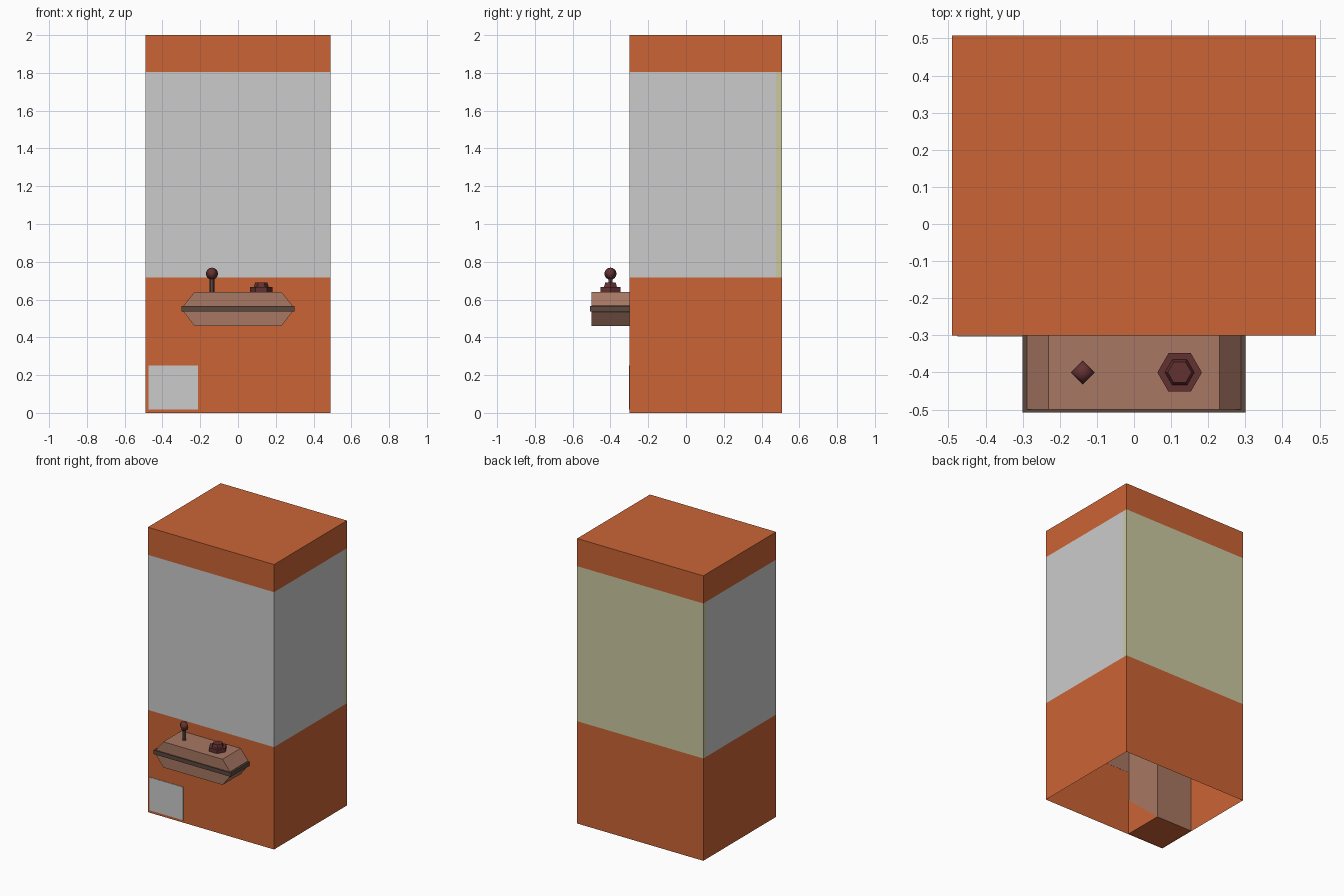
import bpy, bmesh, math
from mathutils import Vector, Matrix

if "Cube" in bpy.data.objects:
    bpy.data.objects.remove(bpy.data.objects["Cube"])


def mat(name, r, g, b):
    lin = [(c / 255 / 12.92) if c < 10 else ((c / 255 + 0.055) / 1.055) ** 2.4 for c in (r, g, b)]
    m = bpy.data.materials.new(name)
    m.diffuse_color = (*lin, 1)
    m.use_nodes = True
    m.node_tree.nodes["Principled BSDF"].inputs["Base Color"].default_value = m.diffuse_color
    return m


ORANGE = mat("orange", 203, 100, 53)
GLASS = mat("glass grey", 203, 203, 203)
CREAM = mat("pale yellow", 203, 201, 160)
TAN = mat("tan brown", 167, 119, 99)
DARK = mat("dark brown", 92, 72, 63)
MAROON = mat("maroon", 100, 49, 49)


def finish(bm, name, *mats):
    me = bpy.data.meshes.new(name)
    bm.to_mesh(me)
    bm.free()
    ob = bpy.data.objects.new(name, me)
    bpy.context.collection.objects.link(ob)
    for m in mats:
        me.materials.append(m)
    return ob


def box_bm(lo, hi):
    lo, hi = Vector(lo), Vector(hi)
    bm = bmesh.new()
    bmesh.ops.create_cube(bm, size=1)
    for v in bm.verts:
        v.co = (lo + hi) / 2 + v.co * (hi - lo)
    bm.normal_update()
    return bm


def prism(name, pts, y0, y1, m):
    """Extrude an (x, z) outline from y0 to y1."""
    bm = bmesh.new()
    f = bm.faces.new([bm.verts.new((x, y0, z)) for x, z in pts])
    ext = bmesh.ops.extrude_face_region(bm, geom=[f])["geom"]
    for v in ext:
        if isinstance(v, bmesh.types.BMVert):
            v.co.y = y1
    bmesh.ops.recalc_face_normals(bm, faces=bm.faces)
    return finish(bm, name, m)


def cone(name, x, y, z0, z1, r0, r1, sides, m):
    bm = bmesh.new()
    bmesh.ops.create_cone(bm, cap_ends=True, segments=sides, radius1=r0, radius2=r1, depth=z1 - z0)
    # put a corner of the polygon on the x axis
    a = max((v.co for v in bm.verts), key=lambda c: c.x)
    bmesh.ops.rotate(bm, verts=bm.verts, matrix=Matrix.Rotation(-math.atan2(a.y, a.x), 3, 'Z'))
    bmesh.ops.translate(bm, verts=bm.verts, vec=(x, y, (z0 + z1) / 2))
    return finish(bm, name, m)


# Cabinet: open-bottomed shell, window band coloured by height
Z0, Z1, YB = 0.718, 1.806, 0.477
bm = box_bm((-0.49, -0.30, 0), (0.49, 0.508, 2))
bmesh.ops.delete(bm, geom=[f for f in bm.faces if f.normal.z < -0.5], context='FACES')
for co, no in (((0, 0, Z0), (0, 0, 1)), ((0, 0, Z1), (0, 0, 1)), ((0, YB, 0), (0, 1, 0))):
    bmesh.ops.bisect_plane(bm, geom=bm.verts[:] + bm.edges[:] + bm.faces[:], plane_co=co, plane_no=no)
for f in bm.faces:
    c = f.calc_center_median()
    if Z0 < c.z < Z1:
        f.material_index = 2 if c.y > YB else 1
finish(bm, "cabinet", ORANGE, GLASS, CREAM)

# Play floor under the windows
finish(box_bm((-0.488, -0.298, 0.70), (0.488, 0.506, 0.716)), "play_floor", ORANGE)

# Prize chute inside the base, with orange underside
bm = box_bm((-0.487, -0.297, 0.002), (-0.205, -0.01, 0.70))
for f in bm.faces:
    if f.normal.z < -0.5:
        f.material_index = 1
finish(bm, "prize_chute", TAN, ORANGE)

# Triangular orange cheek on the chute side
bm = bmesh.new()
bm.faces.new([bm.verts.new((-0.203, y, z)) for y, z in ((-0.297, 0.002), (-0.01, 0.002), (-0.297, 0.25))])
finish(bm, "chute_cheek", ORANGE)

# Prize flap on the front
finish(box_bm((-0.475, -0.303, 0.018), (-0.213, -0.299, 0.25)), "prize_flap", GLASS)

# Control panel and its dark trim band
prism("control_panel", [(-0.23, 0.46), (0.23, 0.46), (0.288, 0.535), (0.288, 0.568),
                        (0.23, 0.64), (-0.23, 0.64), (-0.288, 0.568), (-0.288, 0.535)],
      -0.50, -0.299, TAN)
finish(box_bm((-0.30, -0.508, 0.538), (0.30, -0.299, 0.566)), "panel_trim", DARK)

# Joystick
cone("joystick_shaft", -0.138, -0.40, 0.63, 0.72, 0.013, 0.013, 6, DARK)
bm = bmesh.new()
bmesh.ops.create_uvsphere(bm, u_segments=4, v_segments=8, radius=0.032)
bmesh.ops.translate(bm, verts=bm.verts, vec=(-0.138, -0.40, 0.737))
ball = finish(bm, "joystick_ball", MAROON)
for p in ball.data.polygons:
    p.use_smooth = True

# Push button
cone("button_base", 0.123, -0.40, 0.638, 0.667, 0.060, 0.060, 6, MAROON)
cone("button_cap", 0.123, -0.40, 0.666, 0.689, 0.040, 0.032, 6, MAROON)
